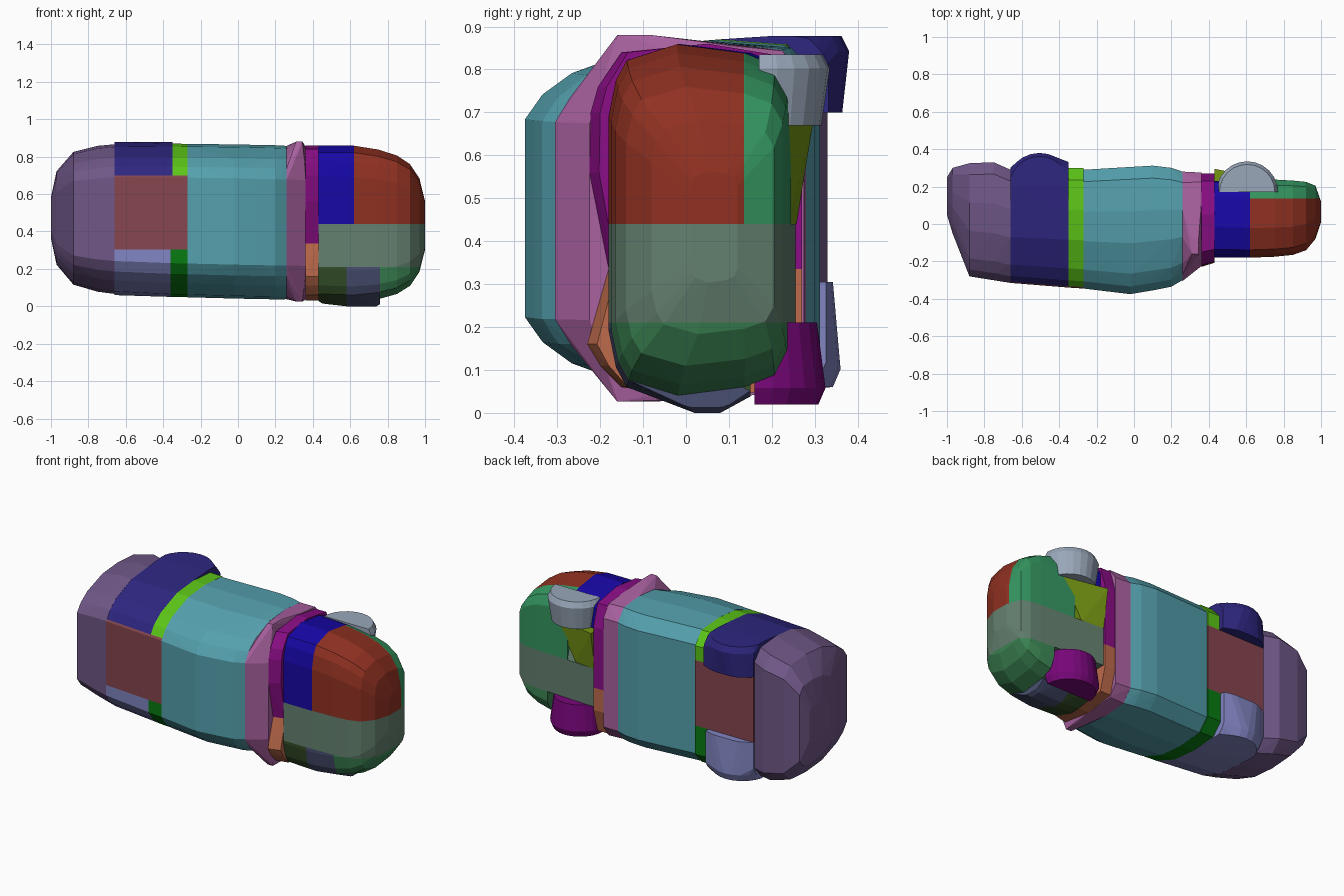
import bpy
import bmesh
from math import cos, sin, pi

if "Cube" in bpy.data.objects:
    bpy.data.objects.remove(bpy.data.objects["Cube"], do_unlink=True)

# Half cross-sections: (fraction from roof to floor, fraction of half width)
CABIN = [(0, .56), (.06, .7), (.16, .82), (.4, .965), (.65, 1), (.9, .97), (1, .8)]
NOSE = [(0, .6), (.04, .8), (.1, .91), (.38, 1), (.76, .95), (.93, .88), (1, .74)]


def sections(profile, stations):
    """Points of mirrored cross-sections; a station is x, roof, floor, half width."""
    points = []
    for x, roof, floor, half in stations:
        middle = .453 - .02 * x
        for t, s in profile:
            for side in (-1, 1):
                points.append((x, roof + t * (floor - roof), middle + side * s * half))
    return points


def wheel(x, y, radius, outer, inner):
    """Points of the lower half of a wheel with a bevelled outer rim."""
    shoulder = outer + (inner - outer) * .2
    points = []
    for z, scale in ((outer, .9), (shoulder, 1), (inner, .88)):
        for i in range(13):
            angle = pi * i / 12
            points.append((x + radius * scale * cos(angle),
                           y + radius * scale * sin(angle), z))
    return points


def hull(points):
    bm = bmesh.new()
    for p in points:
        bm.verts.new(p)
    result = bmesh.ops.convex_hull(bm, input=bm.verts[:])
    loose = {e for key in ("geom_interior", "geom_unused") for e in result[key]
             if isinstance(e, bmesh.types.BMVert)}
    bmesh.ops.delete(bm, geom=list(loose), context='VERTS')
    return bm


def part(name, color, points, x=(None, None), y=(None, None), z=(None, None)):
    """Convex part trimmed to optional ranges along each axis."""
    bm = hull(points)
    for axis, limits in enumerate((x, y, z)):
        for limit, sign in zip(limits, (-1, 1)):
            if limit is None:
                continue
            co, no = [0, 0, 0], [0, 0, 0]
            co[axis], no[axis] = limit, sign
            bmesh.ops.bisect_plane(bm, geom=bm.verts[:] + bm.edges[:] + bm.faces[:],
                                   plane_co=co, plane_no=no, clear_outer=True)
    trimmed = [v.co.copy() for v in bm.verts]
    bm.free()
    bm = hull(trimmed)
    bmesh.ops.dissolve_limit(bm, angle_limit=.01, verts=bm.verts[:], edges=bm.edges[:])
    bmesh.ops.recalc_face_normals(bm, faces=bm.faces[:])
    mesh = bpy.data.meshes.new(name)
    bm.to_mesh(mesh)
    bm.free()
    linear = [(c / 255) ** 2.2 for c in bytes.fromhex(color)] + [1]
    mat = bpy.data.materials.new(name + "_paint")
    mat.use_nodes = True
    mat.diffuse_color = linear
    mat.node_tree.nodes["Principled BSDF"].inputs["Base Color"].default_value = linear
    mesh.materials.append(mat)
    bpy.context.collection.objects.link(bpy.data.objects.new(name, mesh))


# Tail
part("tail", "6f5886", sections(CABIN, [
    (-1, .05, .25, .11), (-.97, -.05, .3, .25), (-.88, -.28, .325, .355),
    (-.75, -.3, .33, .39), (-.66, -.315, .29, .4)]))

# Rear body, split into a centre, wheel quarters and side strips
rear = sections(CABIN, [(-.66, -.315, .3, .4), (-.35, -.34, .3, .41), (-.27, -.345, .3, .41)])
part("rear_centre", "85474f", rear, z=(.305, .7))
part("rear_upper_wheel_quarter", "322b80", rear + wheel(-.505, .2, .18, .878, .7),
     x=(-.66, -.35), z=(.7, None))
part("rear_lower_wheel_quarter", "8084c0", rear + wheel(-.505, .18, .18, .06, .27),
     x=(-.66, -.36), z=(None, .305))
part("rear_upper_strip", "5cc41e", rear, x=(-.35, None), z=(.7, None))
part("rear_lower_strip", "107a18", rear, x=(-.36, None), z=(None, .305))

# Cabin
part("cabin", "559fac", sections(CABIN, [
    (-.27, -.345, .29, .41), (-.02, -.375, .305, .412),
    (.1, -.355, .312, .412), (.2, -.335, .3, .412), (.26, -.3, .28, .41)]))

# Windscreen frame with the mirror bulges
mirrors = [(x, y, z) for x in (.31, .345) for y in (-.16, -.08) for z in (.026, .88)]
part("windscreen_frame", "a8629f", mirrors + sections(CABIN, [
    (.26, -.305, .28, .41), (.36, -.225, .275, .41)]))

# Cowl, each half a short tapered prism
upper_cowl = [(-.18, .335), (-.225, .56), (-.222, .7), (-.205, .76), (-.15, .84),
              (.05, .86), (.23, .83), (.27, .7), (.27, .335)]
lower_cowl = [(-.18, .335), (-.23, .16), (-.2, .11), (-.15, .06), (.05, .03),
              (.23, .06), (.27, .2), (.27, .335)]
for name, color, outline in (("cowl_upper", "8a1585", upper_cowl),
                             ("cowl_lower", "bc6a4c", lower_cowl)):
    part(name, color, [(x, y * taper, z) for y, z in outline
                       for x, taper in ((.36, 1), (.43, .9 if y < 0 else 1))])

# Nose, split into panels
nose = sections(NOSE, [
    (.43, -.18, .255, .415), (.62, -.18, .238, .418), (.75, -.175, .235, .4),
    (.85, -.165, .232, .37), (.92, -.14, .225, .325), (.97, -.08, .205, .25),
    (1, .01, .12, .13)])
belly = [(x, y, 0 if x > .5 else .015) for x in (.45, .58, .74) for y in (.02, .08)]
part("bonnet_upper", "1d10a4", nose, x=(None, .62), y=(None, .23), z=(.44, None))
part("front_upper_corner", "8e3426", nose, x=(.62, None), y=(None, .135), z=(.44, None))
part("bumper_upper", "379460", nose, x=(.62, None), y=(.135, None), z=(.44, None))
part("front_centre", "64806f", nose, z=(.21, .44))
part("bumper_lower", "3f8555", nose, x=(.76, None), z=(None, .21))
part("sill_front", "4a5070", nose + belly, x=(.58, .76), y=(None, .15), z=(None, .21))
part("sill_rear", "37502c", nose + belly, x=(.43, .58), y=(None, .15), z=(None, .21))

# Wedge under the engine
part("engine_wedge", "75961a", [
    (x, y, z) for z, long, deep in ((.67, .7, .295), (.44, .57, .257))
    for x, y in ((.43, deep), (.43, .2), (long, .2), (long, .24))])

# Front wheels
part("front_upper_wheel", "98a6b8", wheel(.605, .17, .165, .835, .67), x=(.43, None),
     y=(.15, None))
part("front_lower_wheel", "760f78", wheel(.595, .16, .165, .02, .21), x=(.43, None),
     y=(.15, None))
